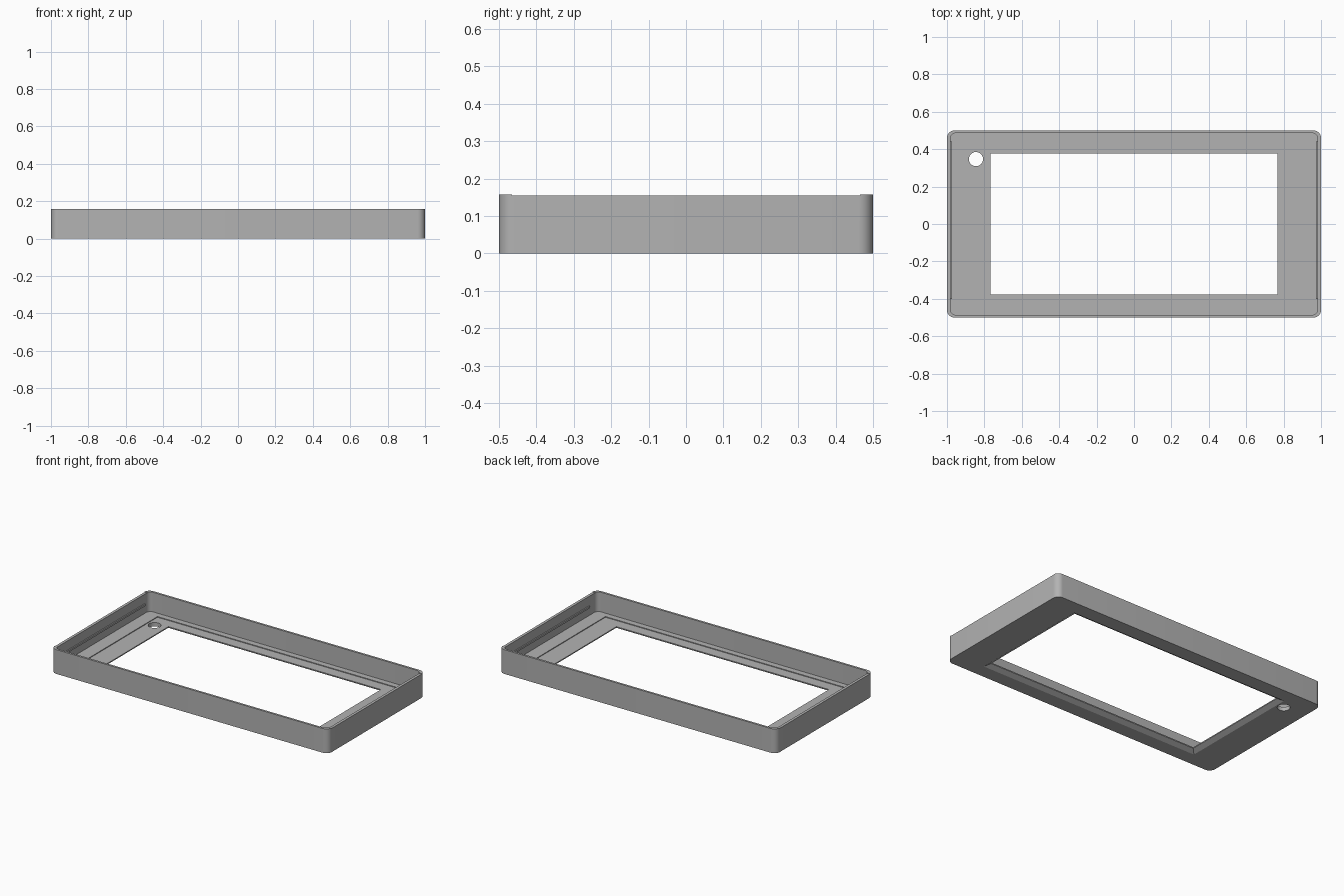
import bpy, bmesh
from math import sin, cos, pi

cube = bpy.data.objects.get("Cube")
if cube:
    bpy.data.objects.remove(cube, do_unlink=True)

HEIGHT, FLOOR, RECESS, LIP = 0.158, 0.03, 0.025, 0.018

gray = bpy.data.materials.new("plain gray")
gray.use_nodes = True
gray.diffuse_color = (0.45, 0.45, 0.45, 1)
gray.node_tree.nodes["Principled BSDF"].inputs["Base Color"].default_value = (0.45, 0.45, 0.45, 1)


def ring(bm, hx, hy, z, r=0.0, steps=8):
    """Rounded rectangle of vertices; a zero radius gives sharp corners."""
    verts = []
    for i, (sx, sy) in enumerate([(1, 1), (-1, 1), (-1, -1), (1, -1)]):
        for s in range(steps + 1):
            a = (i + s / steps) * pi / 2
            verts.append(bm.verts.new((sx * (hx - r) + r * cos(a), sy * (hy - r) + r * sin(a), z)))
    return verts


def finish(bm, name):
    bmesh.ops.remove_doubles(bm, verts=bm.verts[:], dist=1e-5)
    bmesh.ops.recalc_face_normals(bm, faces=bm.faces[:])
    mesh = bpy.data.meshes.new(name)
    bm.to_mesh(mesh)
    bm.free()
    mesh.materials.append(gray)
    obj = bpy.data.objects.new(name, mesh)
    bpy.context.collection.objects.link(obj)
    return obj


def box(name, center, size):
    bm = bmesh.new()
    bmesh.ops.create_cube(bm, size=1)
    bmesh.ops.scale(bm, vec=size, verts=bm.verts[:])
    bmesh.ops.translate(bm, vec=center, verts=bm.verts[:])
    return finish(bm, name)


# Frame: one closed cross-section carried around the window
bm = bmesh.new()
sections = [
    (1.0, 0.5, 0, 0.04),             # outer wall
    (1.0, 0.5, HEIGHT, 0.04),
    (0.982, 0.486, HEIGHT, 0.03),    # inner wall
    (0.982, 0.486, FLOOR, 0.03),
    (0.895, 0.448, FLOOR, 0),        # shallow recess
    (0.895, 0.448, RECESS, 0),
    (0.767, 0.378, RECESS, 0),       # window lip
    (0.767, 0.378, LIP, 0),
    (0.797, 0.408, 0, 0),            # chamfer under the window
]
rings = [ring(bm, *s) for s in sections]
for a, b in zip(rings, rings[1:] + rings[:1]):
    n = len(a)
    for i in range(n):
        j = (i + 1) % n
        bm.faces.new((a[i], a[j], b[j], b[i]))
frame = finish(bm, "bezel_frame")

# Cutters: round hole in the floor, shallow relief on the short wall tops
bm = bmesh.new()
bmesh.ops.create_cone(bm, cap_ends=True, segments=32, radius1=0.038, radius2=0.038, depth=0.2)
bmesh.ops.translate(bm, vec=(-0.845, 0.347, 0), verts=bm.verts[:])
cutters = [finish(bm, "hole_cutter")]
for side in (-1, 1):
    cutters.append(box("wall_top_cutter", (side, 0, HEIGHT + 0.017), (0.1, 0.93, 0.04)))

bpy.context.view_layer.objects.active = frame
for cutter in cutters:
    mod = frame.modifiers.new("cut", "BOOLEAN")
    mod.operation = "DIFFERENCE"
    mod.solver = "EXACT"
    mod.object = cutter
    bpy.ops.object.modifier_apply(modifier=mod.name)
    bpy.data.objects.remove(cutter, do_unlink=True)

bpy.ops.object.select_all(action="DESELECT")
frame.select_set(True)
bpy.ops.object.shade_smooth_by_angle()

# Snap ribs along the inside of the short walls
for side, label in ((-1, "right"), (1, "left")):
    box(label + "_snap_rib", (side * 0.98, 0.02, 0.088), (0.012, 0.84, 0.012))
